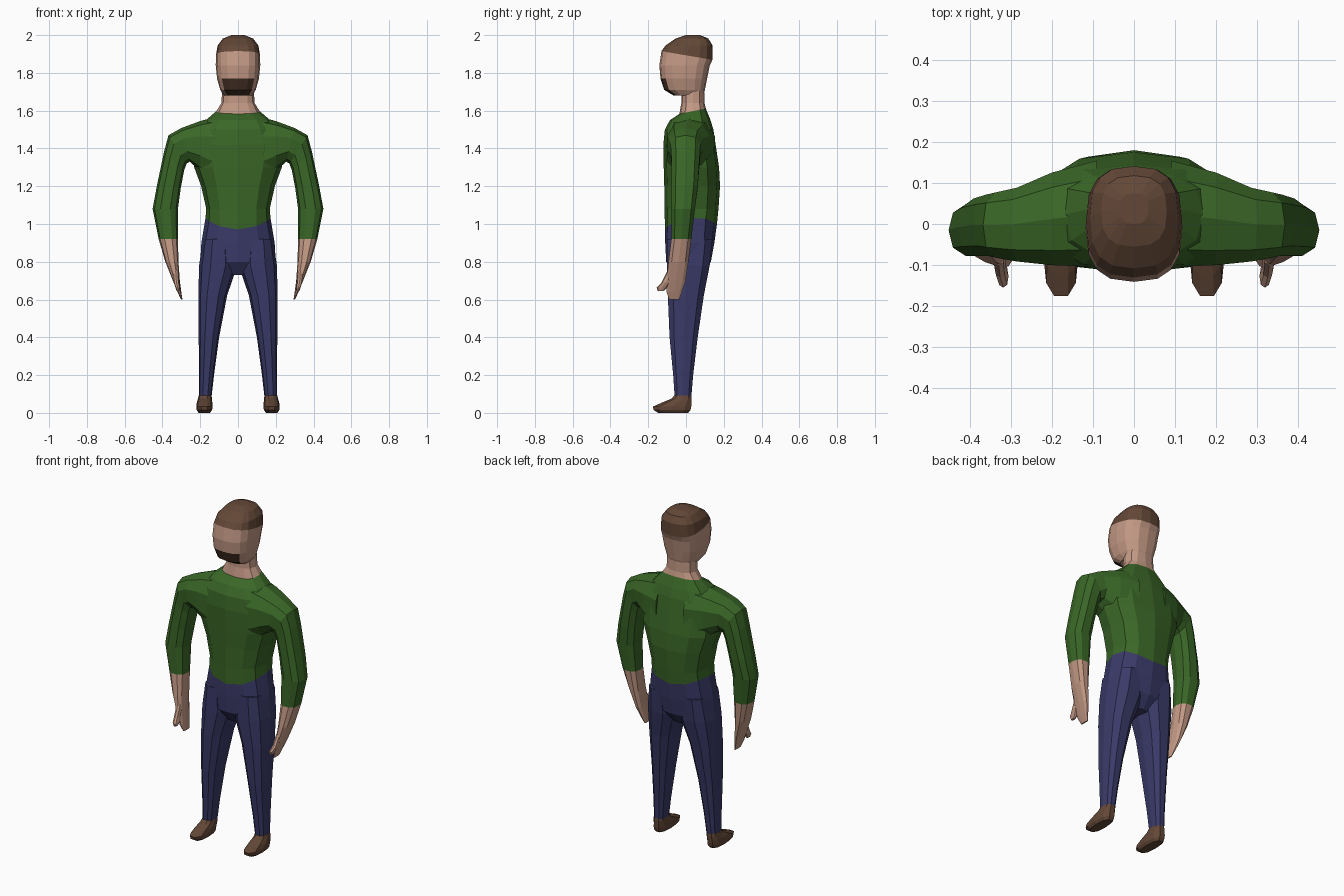
import bpy, bmesh, math


def mat(name, rgb):
    m = bpy.data.materials.new(name)
    m.diffuse_color = (*rgb, 1)
    return m


GREEN = mat("green_cloth", (0.042, 0.135, 0.02))
BLUE = mat("blue_cloth", (0.042, 0.042, 0.14))
SKIN = mat("skin", (0.55, 0.32, 0.235))
BROWN = mat("brown", (0.125, 0.064, 0.038))
DARK = mat("dark_brown", (0.06, 0.031, 0.018))


def loft(name, rings, mats, n=12, power=2.5, mirror=False, rule=None):
    """Skin rings given as outer x,z, inner x,z, y front, y back, [tilt, side lift]."""
    bm = bmesh.new()
    loops = []
    for xo, zo, xi, zi, y0, y1, *extra in rings:
        tilt, lift = (extra + [0, 0])[:2]
        loop = []
        for i in range(n):
            a = 2 * math.pi * i / n
            c, s = [math.copysign(abs(v) ** (2 / power), v) if abs(v) > 1e-6 else 0
                    for v in (math.cos(a), math.sin(a))]
            y = (y0 + y1) / 2 + s * (y1 - y0) / 2
            t = (1 + c) / 2
            loop.append(bm.verts.new((xi + (xo - xi) * t, y,
                                      zi + (zo - zi) * t + tilt * y + lift * c * c)))
        loops.append(loop)
    bm.faces.new(loops[0])
    bm.faces.new(loops[-1])
    for j, (a, b) in enumerate(zip(loops, loops[1:])):
        for i in range(n):
            k = (i + 1) % n
            f = bm.faces.new((a[i], a[k], b[k], b[i]))
            if rule:
                f.material_index = rule(j, f.calc_center_median())
    if rule:
        bm.faces.ensure_lookup_table()
        bm.faces[1].material_index = rule(len(rings) - 1, bm.faces[1].calc_center_median())
    bmesh.ops.recalc_face_normals(bm, faces=bm.faces)
    me = bpy.data.meshes.new(name)
    bm.to_mesh(me)
    bm.free()
    for m in mats:
        me.materials.append(m)
    ob = bpy.data.objects.new(name, me)
    bpy.context.collection.objects.link(ob)
    if mirror:
        ob.modifiers.new("mirror", "MIRROR")
    return ob


def level(z, rx, y0, y1, tilt=0, lift=0, cx=0):
    """Horizontal ring of half width rx."""
    return (cx + rx, z, cx - rx, z, y0, y1, tilt, lift)


HEM = level(0.98, 0.172, -0.112, 0.163, 0.08, 0.05)
COLLAR = level(1.59, 0.115, -0.035, 0.105, 0.2)

# Shirt body
loft("shirt_body", [
    HEM,
    level(1.08, 0.168, -0.113, 0.172),
    level(1.2, 0.195, -0.115, 0.18),
    level(1.3, 0.232, -0.118, 0.175),
    level(1.42, 0.24, -0.12, 0.157),
    level(1.5, 0.21, -0.112, 0.145),
    level(1.55, 0.17, -0.085, 0.13),
    COLLAR], [GREEN])

# Shoulders and sleeves
CUFF = (0.42, 0.92, 0.318, 0.92, -0.08, 0.03)
loft("sleeve", [
    (0.09, 1.575, 0.09, 1.2, -0.11, 0.16),
    (0.2, 1.545, 0.2, 1.28, -0.105, 0.13),
    (0.3, 1.508, 0.255, 1.33, -0.095, 0.092),
    (0.368, 1.47, 0.272, 1.32, -0.085, 0.08),
    (0.392, 1.38, 0.285, 1.285, -0.08, 0.075),
    (0.43, 1.2, 0.303, 1.19, -0.08, 0.065),
    (0.452, 1.08, 0.318, 1.08, -0.08, 0.05),
    CUFF], [GREEN], n=10, mirror=True)

# Forearm with hand, and thumb
loft("hand", [
    CUFF,
    (0.385, 0.8, 0.315, 0.8, -0.095, 0.015),
    (0.345, 0.7, 0.308, 0.7, -0.105, 0.0),
    (0.32, 0.64, 0.3, 0.64, -0.105, -0.02),
    (0.302, 0.6, 0.294, 0.6, -0.09, -0.035)], [SKIN], n=10, mirror=True)
loft("thumb", [
    (0.345, 0.75, 0.315, 0.75, -0.1, -0.05),
    (0.34, 0.69, 0.312, 0.69, -0.13, -0.085),
    (0.332, 0.665, 0.306, 0.66, -0.155, -0.1),
    (0.325, 0.645, 0.31, 0.645, -0.15, -0.12)], [SKIN], n=8, mirror=True)

# Trousers: hips and legs
loft("hips", [
    HEM,
    level(0.9, 0.194, -0.11, 0.15),
    level(0.8, 0.2, -0.105, 0.132),
    level(0.73, 0.05, -0.06, 0.08)], [BLUE])
loft("leg", [
    (0.185, 0.92, 0.02, 0.92, -0.105, 0.145),
    (0.206, 0.78, 0.004, 0.78, -0.106, 0.13),
    (0.21, 0.62, 0.058, 0.62, -0.1, 0.098),
    (0.208, 0.4, 0.1, 0.4, -0.09, 0.065),
    (0.207, 0.2, 0.127, 0.2, -0.07, 0.04),
    (0.207, 0.085, 0.14, 0.085, -0.062, 0.03)], [BLUE], n=10, mirror=True)

# Shoes
loft("shoe", [
    level(0.0, 0.03, -0.15, 0.015, cx=0.178),
    level(0.015, 0.041, -0.175, 0.028, cx=0.178),
    level(0.033, 0.043, -0.18, 0.032, cx=0.178),
    level(0.055, 0.041, -0.13, 0.032, cx=0.177),
    level(0.075, 0.037, -0.08, 0.032, cx=0.175),
    level(0.092, 0.034, -0.063, 0.03, cx=0.174)], [BROWN], n=10, mirror=True)

# Neck
loft("neck", [
    COLLAR,
    level(1.64, 0.088, -0.025, 0.098),
    level(1.72, 0.083, -0.025, 0.096)], [SKIN])


# Head: hair above the hairline ring, beard on the front of the chin
def head_colour(j, c):
    if j >= 4:
        return 1
    return 2 if j in (0, 1) and c.y < -0.055 and abs(c.x) < 0.07 else 0


loft("head", [
    level(1.68, 0.075, -0.065, 0.09),
    level(1.71, 0.094, -0.115, 0.1),
    level(1.77, 0.111, -0.135, 0.112),
    level(1.84, 0.118, -0.141, 0.126),
    level(1.893, 0.117, -0.13, 0.14, -0.17),
    level(1.945, 0.108, -0.108, 0.141),
    level(1.982, 0.08, -0.055, 0.118),
    level(2.0, 0.035, 0.0, 0.075)],
    [SKIN, BROWN, DARK], n=16, power=2.7, rule=head_colour)
